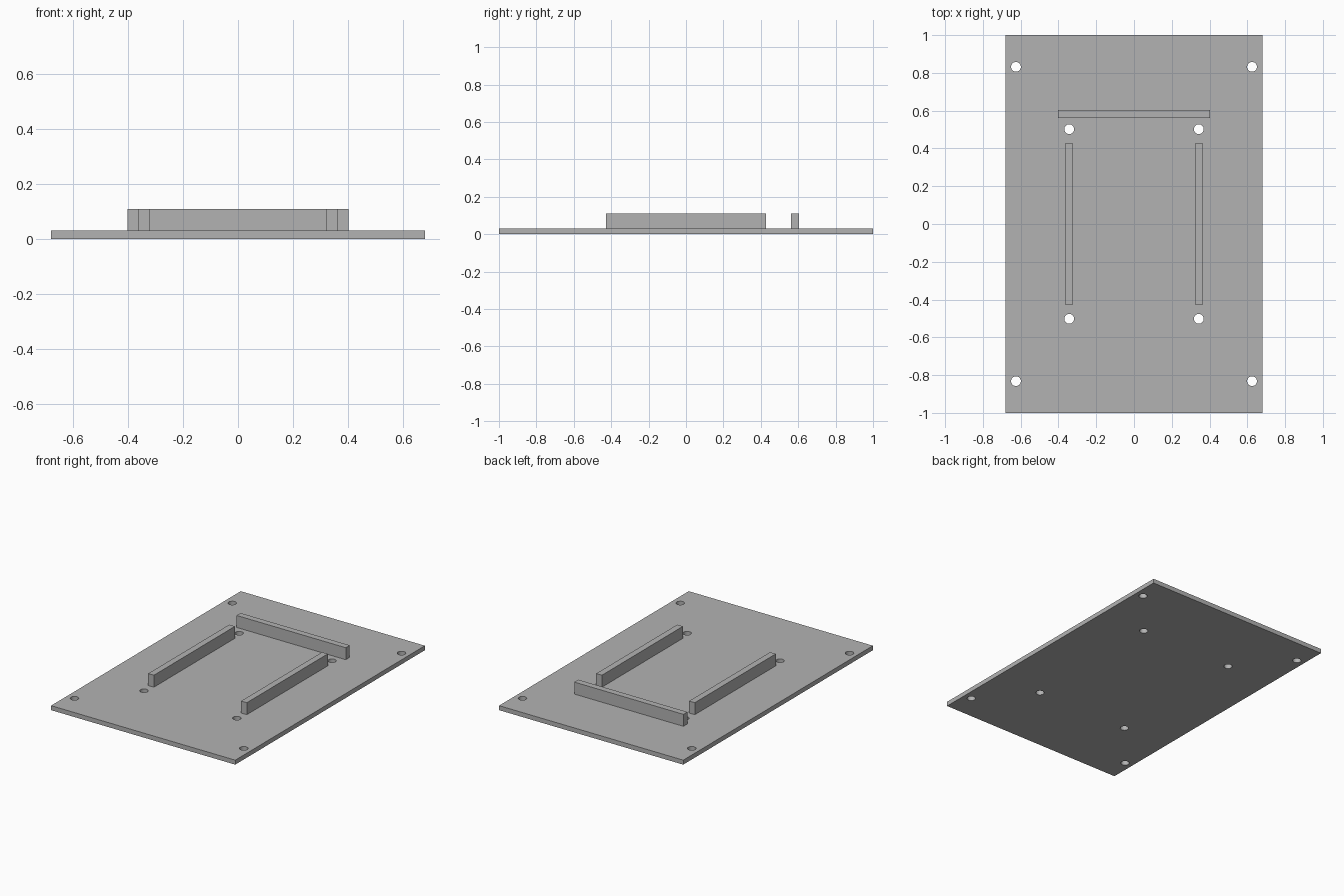
import bpy

if "Cube" in bpy.data.objects:
    bpy.data.objects.remove(bpy.data.objects["Cube"], do_unlink=True)

PLATE_TOP, RIB_TOP = 0.03, 0.11

grey = bpy.data.materials.new("plain grey")
grey.use_nodes = True
colour = (0.45, 0.45, 0.45, 1)
grey.diffuse_color = colour
grey.node_tree.nodes["Principled BSDF"].inputs["Base Color"].default_value = colour


def box(name, centre, size, bottom, top):
    """Box given by plan centre, plan size and height range."""
    bpy.ops.mesh.primitive_cube_add(size=1, location=(*centre, (bottom + top) / 2))
    ob = bpy.context.object
    ob.name = name
    ob.scale = (*size, top - bottom)
    bpy.ops.object.transform_apply(location=False, rotation=False, scale=True)
    ob.data.materials.append(grey)
    return ob


# Base plate
plate = box("base_plate", (0, 0), (1.36, 2), 0, PLATE_TOP)

# Screw holes: outer corners and the ends of the side ribs
cutters = []
for hx, hy in ((0.625, 0.832), (0.343, 0.502)):
    for sx in (-1, 1):
        for sy in (-1, 1):
            bpy.ops.mesh.primitive_cylinder_add(
                vertices=32, radius=0.026, depth=0.2, location=(sx * hx, sy * hy, 0))
            cutters.append(bpy.context.object)
bpy.ops.object.select_all(action="DESELECT")
for cutter in cutters:
    cutter.select_set(True)
bpy.context.view_layer.objects.active = cutters[0]
bpy.ops.object.join()
drill = bpy.context.object
drill.name = "hole_cutter"
drill.hide_render = True
drill.data.materials.append(grey)

cut = plate.modifiers.new("screw_holes", "BOOLEAN")
cut.operation = "DIFFERENCE"
cut.solver = "EXACT"
cut.object = drill
bpy.ops.object.select_all(action="DESELECT")
plate.select_set(True)
bpy.context.view_layer.objects.active = plate
bpy.ops.object.modifier_apply(modifier=cut.name)
bpy.data.objects.remove(drill, do_unlink=True)
bpy.ops.object.shade_smooth_by_angle()

# Side ribs and the rear stop rib
for side, sx in (("left", 1), ("right", -1)):
    box(side + "_rib", (sx * 0.343, 0), (0.042, 0.854), PLATE_TOP, RIB_TOP)
box("rear_rib", (0, 0.582), (0.806, 0.042), PLATE_TOP, RIB_TOP)
